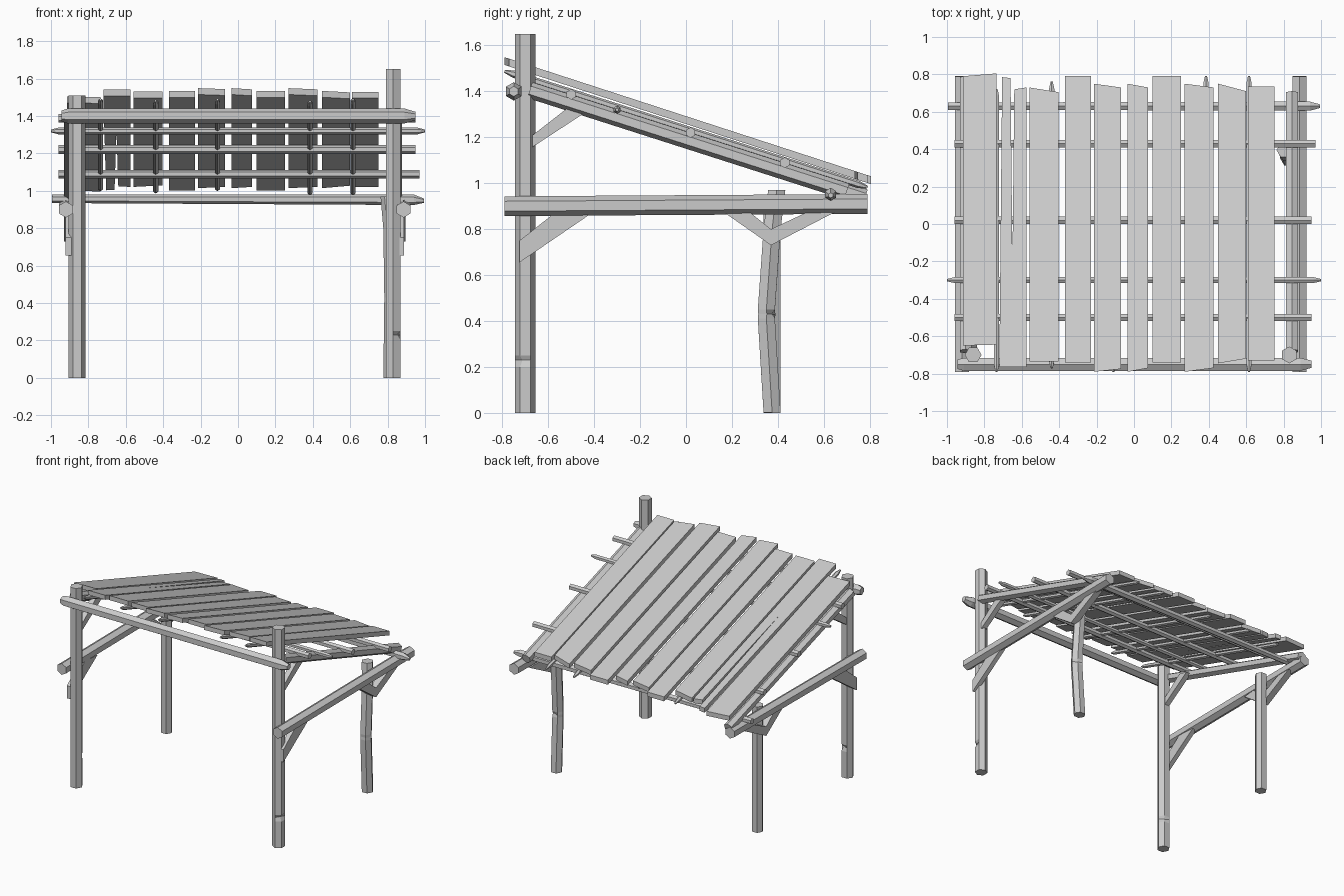
import bpy, bmesh, math
from mathutils import Vector

cube = bpy.data.objects.get("Cube")
if cube:
    bpy.data.objects.remove(cube)

wood = bpy.data.materials.new("weathered_grey_wood")
wood.use_nodes = True
GREY = (0.6, 0.6, 0.6, 1)
wood.diffuse_color = GREY
wood.node_tree.nodes["Principled BSDF"].inputs["Base Color"].default_value = GREY


def finish(name, bm):
    bmesh.ops.recalc_face_normals(bm, faces=bm.faces)
    mesh = bpy.data.meshes.new(name)
    bm.to_mesh(mesh)
    bm.free()
    mesh.materials.append(wood)
    obj = bpy.data.objects.new(name, mesh)
    bpy.context.collection.objects.link(obj)
    return obj


def log(name, path, radius, turn=0, sides=6, scales=None, notch=None):
    """Faceted log along a path; notch = (ring, corner) dents one corner."""
    path = [Vector(p) for p in path]
    axis = (path[-1] - path[0]).normalized()
    side = Vector((1, 0, 0)) if abs(axis.x) < 0.7 else Vector((0, 1, 0))
    side = (side - axis * side.dot(axis)).normalized()
    up = axis.cross(side)
    bm = bmesh.new()
    rings = []
    for i, p in enumerate(path):
        s = scales[i] if scales else 1
        ring = []
        for k in range(sides):
            a = math.radians(turn) + math.tau * k / sides
            r = radius * s * (0.55 if notch == (i, k) else 1)
            ring.append(bm.verts.new(p + r * (math.cos(a) * side + math.sin(a) * up)))
        rings.append(ring)
    for a, b in zip(rings, rings[1:]):
        for k in range(sides):
            n = (k + 1) % sides
            bm.faces.new((a[k], a[n], b[n], b[k]))
    bm.faces.new(rings[0])
    bm.faces.new(rings[-1])
    return finish(name, bm)


def pointed(name, a, b, radius, tip=0.04):
    """Thin pole with whittled ends."""
    a, b = Vector(a), Vector(b)
    d = (b - a).normalized() * tip
    return log(name, (a, a + d, b - d, b), radius, 30, scales=(0.4, 1, 1, 0.4))


def roof_z(y, height):
    return height - 0.32 * y


def slab(name, outline, thick, height):
    """Board with a plan outline, laid on the roof slope."""
    bm = bmesh.new()
    low, high = [[bm.verts.new((x, y, height - 0.325 * y + t)) for x, y in outline]
                 for t in (-thick / 2, thick / 2)]
    bm.faces.new(low)
    bm.faces.new(high)
    n = len(outline)
    for i in range(n):
        j = (i + 1) % n
        bm.faces.new((low[i], low[j], high[j], high[i]))
    return finish(name, bm)


def brace(name, x, outline, width=0.04):
    """Diagonal strut cut from a side profile in y and z."""
    bm = bmesh.new()
    face = bm.faces.new([bm.verts.new((x - width / 2, y, z)) for y, z in outline])
    out = bmesh.ops.extrude_face_region(bm, geom=[face])
    for v in out["geom"]:
        if isinstance(v, bmesh.types.BMVert):
            v.co.x += width
    return finish(name, bm)


# Upright posts
def front_post(name, x, top, turn, corner):
    zs = (0, 0.2, 0.23, 0.25, top)
    log(name, [(x, -0.7, z) for z in zs], 0.045, turn, notch=(2, corner))


front_post("front_right_post", -0.86, 1.51, 0, 1)
front_post("front_left_post", 0.83, 1.65, 30, 5)
log("back_right_post", [(-0.86, 0.375, 0), (-0.86, 0.375, 0.95)], 0.043)
log("back_left_post", [(0.82, 0.375, 0), (0.825, 0.35, 0.41), (0.825, 0.352, 0.43),
                       (0.825, 0.35, 0.45), (0.82, 0.375, 0.8), (0.805, 0.395, 0.97)],
    0.043, 0, notch=(2, 1))

# Horizontal beams
for side, x in (("right", -0.92), ("left", 0.885)):
    log(side + "_side_beam", [(x, -0.79, 0.9), (x, 0.79, 0.91)], 0.043, 30)
log("front_header", [(-0.945, -0.75, 1.4), (-0.91, -0.75, 1.4), (0.89, -0.75, 1.4),
                     (0.95, -0.75, 1.4)], 0.04, 30, scales=(0.7, 1, 1, 0.55))
log("back_header", [(-0.995, 0.63, 0.957), (0.94, 0.63, 0.952), (0.995, 0.63, 0.947)],
    0.028, 30, scales=(0.8, 1, 0.4))

# Sloping side rafters
for side, x, end in (("right", -0.9, 0.78), ("left", 0.845, 0.7)):
    log(side + "_rafter", [(x, y, roof_z(y, 1.188)) for y in (-0.68, end)], 0.036, 30)

# Purlins across the rafters
for i, (y, a, b) in enumerate(((-0.5, -0.96, 0.95), (0.02, -0.96, 0.95), (0.43, -0.96, 0.97))):
    z = roof_z(y, 1.227)
    log(f"purlin_{i}", [(a, y, z), (b, y, z)], 0.023, 30)
pointed("pointed_purlin", (-1, -0.3, 1.32), (1, -0.3, 1.32), 0.018)

# Thin battens under the planks
for i, (x, a, b) in enumerate(((-0.735, -0.79, 0.72), (-0.44, -0.77, 0.76), (-0.11, -0.79, 0.72),
                               (0.385, -0.76, 0.79), (0.615, -0.79, 0.79))):
    pointed(f"batten_{i}", (x, a, roof_z(a, 1.235)), (x, b, roof_z(b, 1.235)), 0.016)

# Roof planks: left, right, front corners, back corners
PLANKS = (
    (-0.915, -0.735, -0.65, -0.645, 0.79, 0.805),
    (-0.56, -0.405, -0.735, -0.735, 0.73, 0.705),
    (-0.37, -0.23, -0.74, -0.74, 0.79, 0.79),
    (-0.215, -0.07, -0.79, -0.775, 0.75, 0.73),
    (-0.035, 0.075, -0.79, -0.77, 0.75, 0.73),
    (0.1, 0.25, -0.74, -0.74, 0.79, 0.79),
    (0.27, 0.425, -0.79, -0.77, 0.75, 0.73),
    (0.45, 0.6, -0.745, -0.72, 0.75, 0.71),
    (0.61, 0.75, -0.73, -0.73, 0.735, 0.735),
)
for i, (x0, x1, f0, f1, b0, b1) in enumerate(PLANKS):
    slab(f"roof_plank_{i}", ((x0, f0), (x1, f1), (x1, b1), (x0, b0)), 0.034, 1.275)

# Plank split along its length
slab("split_plank", ((-0.72, -0.765), (-0.575, -0.765), (-0.575, 0.73), (-0.64, 0.72),
                     (-0.65, -0.2), (-0.66, 0.78), (-0.705, 0.785)), 0.034, 1.275)

# Diagonal braces on both sides
for side, x, low_x in (("right", -0.86, -0.905), ("left", 0.835, 0.87)):
    brace(side + "_front_brace", low_x,
          ((-0.725, 0.655), (-0.725, 0.75), (-0.56, 0.88), (-0.41, 0.87)), 0.035)
    brace(side + "_back_brace", low_x,
          ((0.17, 0.87), (0.37, 0.73), (0.66, 0.88), (0.54, 0.88), (0.37, 0.8), (0.27, 0.88)), 0.05)
    brace(side + "_rafter_brace", x,
          ((-0.68, 1.15), (-0.68, 1.2), (-0.5, 1.34), (-0.42, 1.32)))
